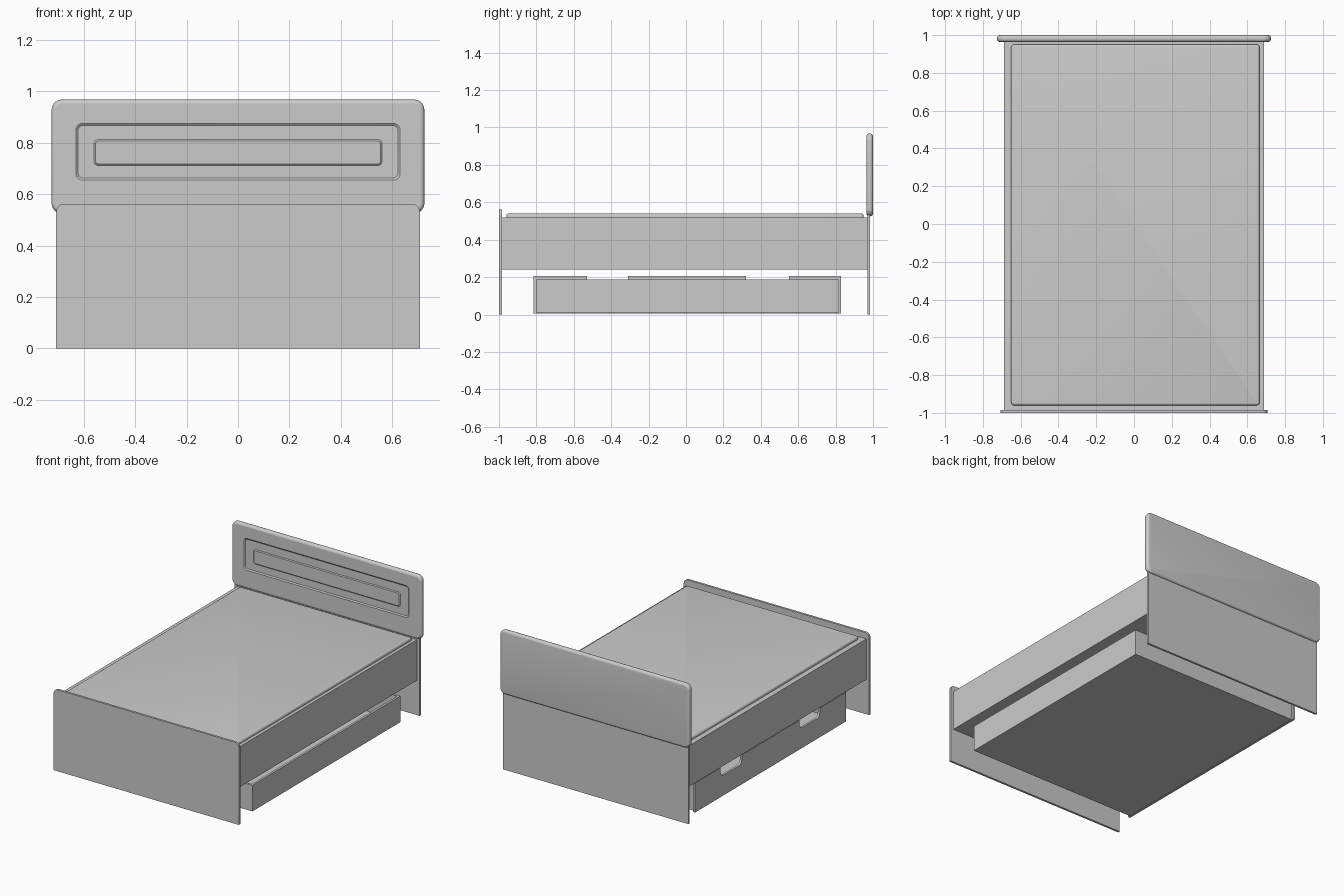
import bpy, bmesh, math
from mathutils import Vector

old = bpy.data.objects.get("Cube")
if old:
    bpy.data.objects.remove(old, do_unlink=True)

grey = bpy.data.materials.new("plain grey")
grey.use_nodes = True
colour = (0.6, 0.6, 0.6, 1)
grey.diffuse_color = colour
grey.node_tree.nodes["Principled BSDF"].inputs["Base Color"].default_value = colour


def finish(name, bm, smooth=False):
    bmesh.ops.recalc_face_normals(bm, faces=bm.faces)
    mesh = bpy.data.meshes.new(name)
    bm.to_mesh(mesh)
    bm.free()
    mesh.materials.append(grey)
    obj = bpy.data.objects.new(name, mesh)
    bpy.context.collection.objects.link(obj)
    if smooth:
        bpy.ops.object.select_all(action='DESELECT')
        obj.select_set(True)
        bpy.context.view_layer.objects.active = obj
        bpy.ops.object.shade_smooth_by_angle(angle=math.radians(35))
    return obj


def box_mesh(x, y, z):
    """Box from three (low, high) ranges."""
    bm = bmesh.new()
    bmesh.ops.create_cube(bm, size=1)
    for v in bm.verts:
        v.co = Vector([(r[0] + r[1]) / 2 + c * (r[1] - r[0])
                       for c, r in zip(v.co, (x, y, z))])
    return bm


def box(name, x, y, z):
    return finish(name, box_mesh(x, y, z))


def round_edges(bm, axis, radius, segments, test=lambda p: True):
    """Bevel the edges parallel to an axis (0, 1 or 2) that pass the test."""
    edges = []
    for e in bm.edges:
        a, b = e.verts
        if abs((a.co - b.co).normalized()[axis]) > 0.99 and test((a.co + b.co) / 2):
            edges.append(e)
    bmesh.ops.bevel(bm, geom=edges, offset=radius, segments=segments,
                    profile=0.5, affect='EDGES')


# Footboard with rounded top corners
bm = box_mesh((-0.707, 0.707), (-1, -0.985), (0, 0.562))
round_edges(bm, 1, 0.03, 6, lambda p: p.z > 0.5)
finish("footboard", bm, True)

# Lower headboard panel
box("headboard_panel", (-0.707, 0.707), (0.97, 0.985), (0, 0.6))

# Padded headboard: rounded outline, then rounded front and back rims
bm = box_mesh((-0.725, 0.725), (0.964, 1), (0.525, 0.968))
round_edges(bm, 1, 0.04, 6)
rims = [e for e in bm.edges if abs(e.verts[0].co.y - e.verts[1].co.y) < 1e-5]
bmesh.ops.bevel(bm, geom=rims, offset=0.016, segments=5, profile=0.5, affect='EDGES')
bm.normal_update()
front = min(bm.faces, key=lambda f: f.calc_center_median().y - f.calc_area())
back = max(bm.faces, key=lambda f: f.calc_center_median().y + f.calc_area())
if front.calc_center_median().y > back.calc_center_median().y:
    front, back = back, front
bmesh.ops.delete(bm, geom=[front], context='FACES_ONLY')
finish("headboard_cushion", bm, True)


# Stepped front of the cushion, made of nested rounded rectangles
def ring(bm, half_x, z0, z1, y, radius, steps=6):
    verts = []
    for k, (sx, zc) in enumerate(((1, z1 - radius), (-1, z1 - radius),
                                  (-1, z0 + radius), (1, z0 + radius))):
        for i in range(steps + 1):
            a = (k + i / steps) * math.pi / 2
            verts.append(bm.verts.new((sx * (half_x - radius) + radius * math.cos(a),
                                       y, zc + radius * math.sin(a))))
    return verts


bm = bmesh.new()
levels = [(0.709, 0.541, 0.952, 0.964, 0.024), (0.63, 0.655, 0.875, 0.964, 0.025),
          (0.622, 0.663, 0.867, 0.970, 0.018), (0.56, 0.712, 0.812, 0.970, 0.015),
          (0.554, 0.718, 0.806, 0.965, 0.010)]
rings = [ring(bm, *level) for level in levels]
for a, b in zip(rings, rings[1:]):
    for i in range(len(a)):
        j = (i + 1) % len(a)
        bm.faces.new((a[i], a[j], b[j], b[i]))
bm.faces.new(rings[-1])
face = finish("headboard_front", bm, True)
if face.data.polygons[0].normal.y > 0:
    face.data.flip_normals()

# Bed frame and mattress
box("bed_frame", (-0.687, 0.687), (-0.985, 0.97), (0.24, 0.52))
bm = box_mesh((-0.65, 0.665), (-0.96, 0.95), (0.5, 0.54))
round_edges(bm, 2, 0.015, 4)
top = [e for e in bm.edges if all(v.co.z > 0.539 for v in e.verts)]
bmesh.ops.bevel(bm, geom=top, offset=0.012, segments=4, profile=0.5, affect='EDGES')
finish("mattress", bm, True)

# Open drawer: floor and walls
box("drawer_floor", (-0.635, 0.67), (-0.8, 0.815), (0.007, 0.022))
box("drawer_back_wall", (0.655, 0.67), (-0.8, 0.815), (0.022, 0.187))
for name, y in (("foot", -0.8), ("head", 0.8)):
    box("drawer_wall_" + name, (-0.635, 0.655), (y, y + 0.015), (0.022, 0.187))

# Drawer front with two rounded handle notches, as an extruded outline
low, high, notch, r = 0.005, 0.207, 0.145, 0.03
outline = [(-0.815, high), (-0.815, low), (0.83, low), (0.83, high)]
for y0, y1 in ((0.32, 0.55), (-0.53, -0.31)):
    outline.append((y1, high))
    for centre, start in ((y1 - r, 0), (y0 + r, 1)):
        for i in range(6):
            a = -(start + i / 5) * math.pi / 2
            outline.append((centre + r * math.cos(a), notch + r + r * math.sin(a)))
    outline.append((y0, high))
bm = bmesh.new()
f = bm.faces.new([bm.verts.new((-0.65, y, z)) for y, z in outline])
new = bmesh.ops.extrude_face_region(bm, geom=[f])["geom"]
bmesh.ops.translate(bm, vec=(0.015, 0, 0),
                    verts=[g for g in new if isinstance(g, bmesh.types.BMVert)])
finish("drawer_front", bm, True)
